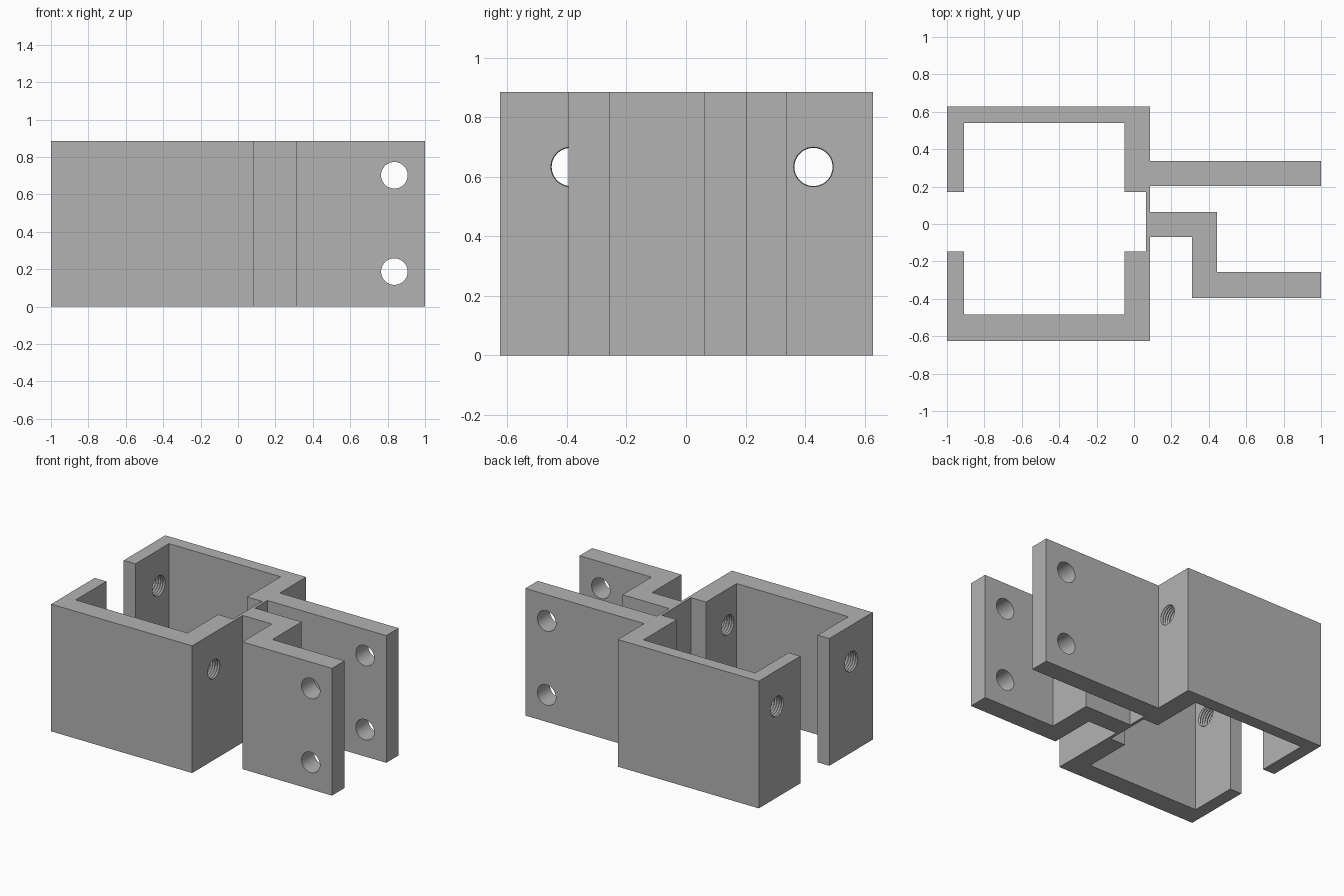
import bpy, bmesh, math
from mathutils import Matrix

if "Cube" in bpy.data.objects:
    bpy.data.objects.remove(bpy.data.objects["Cube"])

HEIGHT = 0.885

grey = bpy.data.materials.new("plain grey")
grey.diffuse_color = (0.45, 0.45, 0.45, 1)
grey.use_nodes = True
grey.node_tree.nodes["Principled BSDF"].inputs["Base Color"].default_value = grey.diffuse_color


def add_object(name, bm):
    bmesh.ops.recalc_face_normals(bm, faces=bm.faces[:])
    mesh = bpy.data.meshes.new(name)
    bm.to_mesh(mesh)
    bm.free()
    mesh.materials.append(grey)
    obj = bpy.data.objects.new(name, mesh)
    bpy.context.collection.objects.link(obj)
    return obj


def lathe_cutter(name, rings, matrix, sides=40):
    """Closed solid of circular rings (position, radius) along local z."""
    bm = bmesh.new()
    loops = []
    for pos, r in rings:
        loops.append([bm.verts.new((r * math.cos(2 * math.pi * i / sides),
                                    r * math.sin(2 * math.pi * i / sides), pos))
                      for i in range(sides)])
    for a, b in zip(loops, loops[1:]):
        for i in range(sides):
            j = (i + 1) % sides
            bm.faces.new((a[i], a[j], b[j], b[i]))
    bm.faces.new(loops[0][::-1])
    bm.faces.new(loops[-1])
    bm.transform(matrix)
    return add_object(name, bm)


# Clamp body: one extruded outline with two jaws, a thin web and two tabs
outline = [
    (-1, -0.625), (0.085, -0.625), (0.085, -0.07), (0.31, -0.07),
    (0.31, -0.395), (1, -0.395), (1, -0.257), (0.445, -0.257),
    (0.445, 0.064), (0.085, 0.064), (0.085, 0.202), (1, 0.202),
    (1, 0.338), (0.085, 0.338), (0.085, 0.628), (-1, 0.628),
    (-1, 0.172), (-0.91, 0.172), (-0.91, 0.54), (-0.05, 0.54),
    (-0.05, 0.172), (0.065, 0.172), (0.065, -0.148), (-0.05, -0.148),
    (-0.05, -0.485), (-0.91, -0.485), (-0.91, -0.148), (-1, -0.148),
]
bm = bmesh.new()
base = bm.faces.new([bm.verts.new((x, y, 0)) for x, y in outline])
ext = bmesh.ops.extrude_face_region(bm, geom=[base], use_keep_orig=True)
top = [v for v in ext["geom"] if isinstance(v, bmesh.types.BMVert)]
bmesh.ops.translate(bm, verts=top, vec=(0, 0, HEIGHT))
body = add_object("clamp_body", bm)

cutters = []

# Plain bolt holes through both tabs
for z in (0.187, 0.702):
    m = Matrix.Translation((0.836, 0, z)) @ Matrix.Rotation(math.pi / 2, 4, 'X')
    cutters.append(lathe_cutter("bolt_hole_cutter", [(-0.6, 0.071), (0.6, 0.071)], m))

# Threaded holes through the jaw walls
pitch = 0.018
for y in (-0.387, 0.428):
    rings = [(-1.1 + i * pitch / 2, 0.071 if i % 2 else 0.064) for i in range(145)]
    m = Matrix.Translation((0, y, 0.633)) @ Matrix.Rotation(math.pi / 2, 4, 'Y')
    cutters.append(lathe_cutter("threaded_hole_cutter", rings, m))

for cutter in cutters:
    cutter.hide_render = True
    mod = body.modifiers.new("hole", 'BOOLEAN')
    mod.operation = 'DIFFERENCE'
    mod.solver = 'EXACT'
    mod.object = cutter

# Bake the holes and drop the cutters
bpy.context.view_layer.update()
depsgraph = bpy.context.evaluated_depsgraph_get()
baked = bpy.data.meshes.new_from_object(body.evaluated_get(depsgraph))
body.modifiers.clear()
body.data = baked
for cutter in cutters:
    bpy.data.objects.remove(cutter)

bpy.context.view_layer.objects.active = body
body.select_set(True)
bpy.ops.object.shade_smooth_by_angle(angle=math.radians(25))
